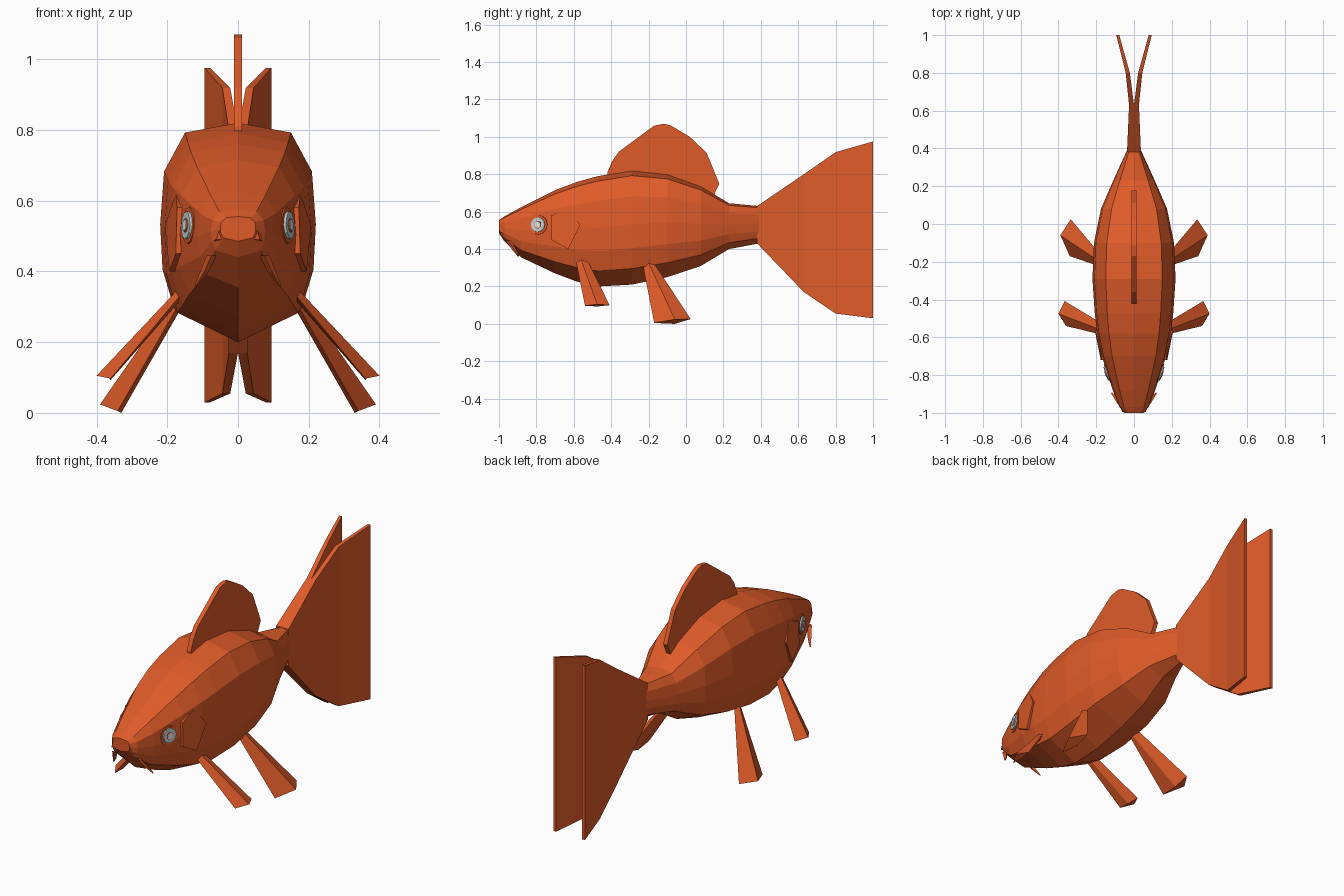
import bpy, bmesh, math
from mathutils import Vector, Matrix

if "Cube" in bpy.data.objects:
    bpy.data.objects.remove(bpy.data.objects["Cube"])


def material(name, rgb):
    m = bpy.data.materials.new(name)
    m.diffuse_color = (*rgb, 1)
    m.use_nodes = True
    m.node_tree.nodes["Principled BSDF"].inputs["Base Color"].default_value = m.diffuse_color
    return m


ORANGE = material("orange scales", (0.74, 0.105, 0.022))
GREY = material("pale grey iris", (0.55, 0.62, 0.62))
WHITE = material("white pupil", (0.88, 0.88, 0.88))


def finish(name, bm, mat, mirror=False):
    bmesh.ops.recalc_face_normals(bm, faces=bm.faces)
    me = bpy.data.meshes.new(name)
    bm.to_mesh(me)
    bm.free()
    me.materials.append(mat)
    ob = bpy.data.objects.new(name, me)
    bpy.context.collection.objects.link(ob)
    if mirror:
        ob.modifiers.new("mirror", 'MIRROR').use_mirror_merge = False
    return ob


def loft(name, rings, mat=ORANGE, mirror=False):
    """Skin a list of equal-length closed rings and cap both ends."""
    bm = bmesh.new()
    vs = [[bm.verts.new(p) for p in r] for r in rings]
    n = len(vs[0])
    for a, b in zip(vs, vs[1:]):
        for i in range(n):
            j = (i + 1) % n
            bm.faces.new((a[i], a[j], b[j], b[i]))
    bm.faces.new(vs[0])
    bm.faces.new(vs[-1])
    return finish(name, bm, mat, mirror)


# Body: one cross-section scaled along y (y, half width, top, bottom)
half = [(0, 1), (.68, .955), (.95, .775), (1, .53), (.97, .32), (.82, .14), (0, 0)]
section = half + [(-x, z) for x, z in reversed(half[1:-1])]
stations = [(-1.0, .05, .555, .485), (-.97, .077, .575, .44),
            (-.88, .112, .625, .355), (-.7, .17, .715, .27),
            (-.58, .195, .76, .225), (-.47, .208, .79, .2), (-.29, .22, .82, .21),
            (-.1, .212, .8, .25), (.08, .175, .735, .31),
            (.23, .11, .645, .4), (.39, .037, .63, .43)]
loft("body", [[(x * w, y, zb + z * (zt - zb)) for x, z in section]
              for y, w, zt, zb in stations])

# Upper lip overhanging the mouth
loft("upper_lip", [[(s * .062, -.995, .49), (s * .05, -.998, .525),
                    (s * .075, -.955, .535), (s * .08, -.95, .48)] for s in (-1, 1)])

# Tail: two lobes spreading apart (y, bottom, top, inner x, outer x)
tail = [(.38, .43, .63, 0, .037), (.63, .17, .8, 0, .026),
        (.8, .055, .918, .022, .044), (1, .03, .975, .078, .094)]
loft("tail_lobe", [[(a, y, zb), (b, y, zb), (b, y, zt), (a, y, zt)]
                   for y, zb, zt, a, b in tail], mirror=True)

# Dorsal fin: flat plate from a side outline
dorsal = [(-.42, .76), (-.42, .81), (-.395, .87), (-.36, .92), (-.17, 1.06),
          (-.115, 1.07), (-.08, 1.06), (.02, 1.0), (.11, .915), (.178, .75),
          (.15, .69), (.08, .68)]
loft("dorsal_fin", [[(x, y, z) for y, z in dorsal] for x in (-.012, .012)])


# Paired lower fins: diamond sections, roots pushed into the body
def paired_fin(name, root, tip):
    root, tip = [[Vector(p) for p in r] for r in (root, tip)]
    root = [a - (b - a) * .12 for a, b in zip(root, tip)]
    loft(name, [root, tip], mirror=True)


paired_fin("pectoral_fin",
           [(.175, -.585, .318), (.19, -.555, .328), (.18, -.52, .325), (.17, -.55, .31)],
           [(.36, -.54, .097), (.4, -.475, .105), (.367, -.408, .1), (.36, -.475, .093)])
paired_fin("pelvic_fin",
           [(.18, -.225, .285), (.195, -.19, .305), (.183, -.155, .3), (.17, -.19, .28)],
           [(.34, -.17, .005), (.39, -.06, .024), (.335, .025, .026), (.33, -.06, .0)])

# Gill covers: thin raised chevrons, front edge sunk into the cheek
gill = [(.172, -.63, .62), (.203, -.565, .53), (.19, -.63, .4), (.172, -.72, .45), (.168, -.72, .58)]
loft("gill_cover", [[(x + d, y, z) for x, y, z in gill] for d in (-.02, .004)],
     mirror=True)

# Barbels at the corners of the mouth
path = [((.075, -.95, .445), .014), ((.095, -.92, .4), .012), ((.118, -.895, .36), .004)]
loft("barbel", [[(x + r, y, z), (x, y - r, z), (x - r, y, z), (x, y + r, z)]
                for (x, y, z), r in path], mirror=True)

# Eyes: stacked coaxial drums facing out and slightly forward
normal = Vector((.94, -.32, .05)).normalized()
turn = normal.to_track_quat('Z', 'Y').to_matrix().to_4x4()
centre = Vector((.139, -.79, .53))
for name, radius, height, mat in (("eye_socket", .056, .003, ORANGE),
                                  ("eye_iris", .042, .010, GREY),
                                  ("eye_ring", .022, .012, ORANGE),
                                  ("eye_pupil", .018, .014, WHITE)):
    bm = bmesh.new()
    bmesh.ops.create_cone(bm, cap_ends=True, segments=12, radius1=radius,
                          radius2=radius * .92, depth=.03)
    bm.transform(Matrix.Translation(centre + normal * (height - .015)) @ turn)
    finish(name, bm, mat, mirror=True)
